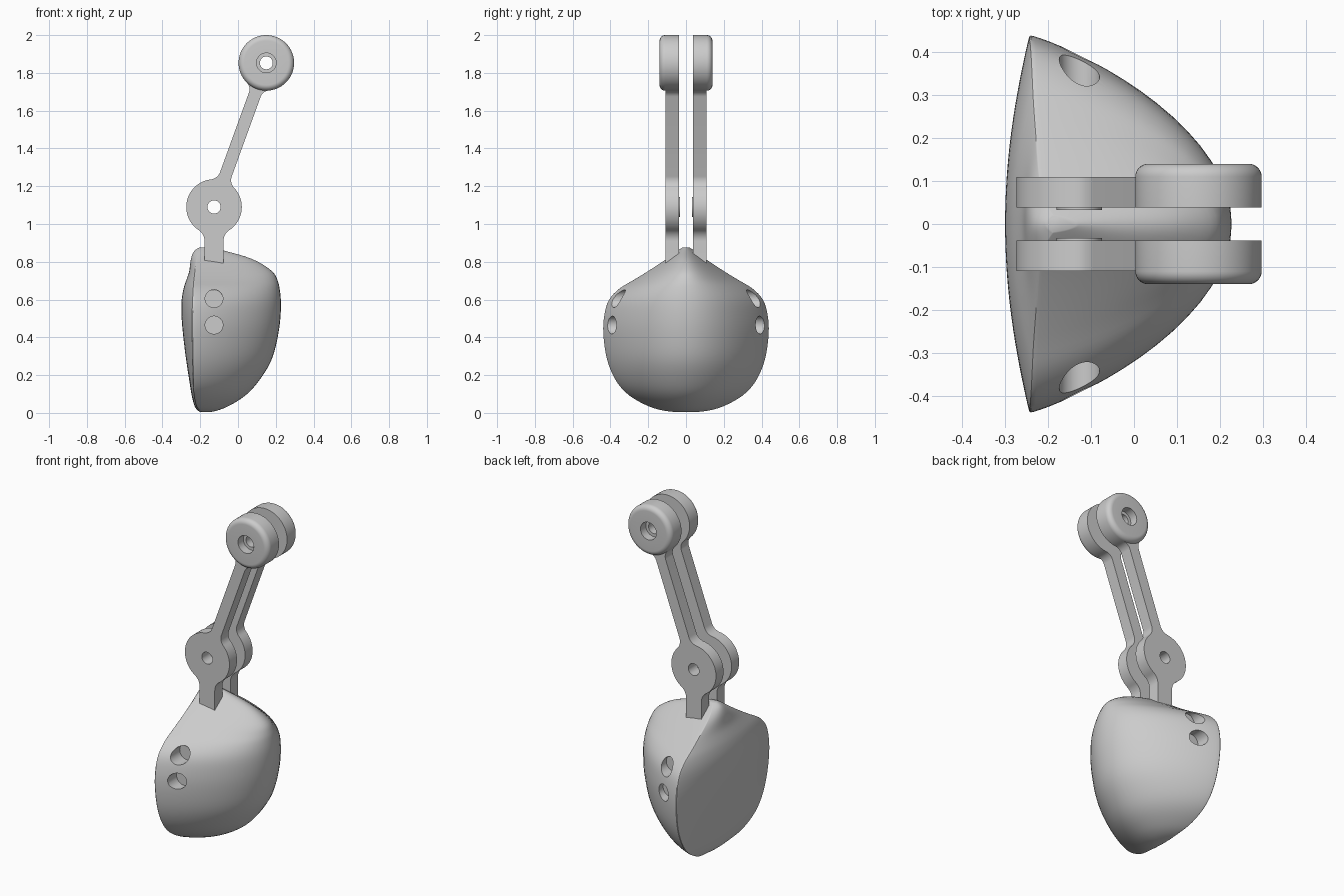
import bpy, bmesh, math
from math import sin, cos, pi
from mathutils import Vector, Matrix

cube = bpy.data.objects.get("Cube")
if cube:
    bpy.data.objects.remove(cube, do_unlink=True)

grey = bpy.data.materials.new("plain_grey")
grey.use_nodes = True
colour = (0.6, 0.6, 0.6, 1)
grey.diffuse_color = colour
grey.node_tree.nodes["Principled BSDF"].inputs["Base Color"].default_value = colour

KNEE, HEAD = Vector((-0.127, 1.09)), Vector((0.15, 1.853))   # pivots in x, z
DISC = 0.147                                                # pivot disc radius
INNER, OUTER = 0.038, 0.109                                 # arm plate in y


def finish(bm, name, angle=35):
    bmesh.ops.recalc_face_normals(bm, faces=bm.faces)
    mesh = bpy.data.meshes.new(name)
    bm.to_mesh(mesh)
    bm.free()
    mesh.materials.append(grey)
    obj = bpy.data.objects.new(name, mesh)
    bpy.context.collection.objects.link(obj)
    shade(obj, angle)
    return obj


def shade(obj, angle=35):
    bpy.ops.object.select_all(action='DESELECT')
    obj.select_set(True)
    bpy.context.view_layer.objects.active = obj
    bpy.ops.object.shade_smooth_by_angle(angle=math.radians(angle))


def cut(obj, x, z, radius, y0, y1):
    """Drill a round hole along y."""
    bm = bmesh.new()
    turn = Matrix.Translation((x, (y0 + y1) / 2, z)) @ Matrix.Rotation(pi / 2, 4, 'X')
    bmesh.ops.create_cone(bm, cap_ends=True, segments=48, radius1=radius,
                          radius2=radius, depth=abs(y1 - y0), matrix=turn)
    cutter = finish(bm, "hole_cutter")
    cutter.hide_render = True
    mod = obj.modifiers.new("hole", 'BOOLEAN')
    mod.operation, mod.solver, mod.object = 'DIFFERENCE', 'EXACT', cutter
    bpy.context.view_layer.objects.active = obj
    bpy.ops.object.modifier_apply(modifier=mod.name)
    bpy.data.objects.remove(cutter, do_unlink=True)


def lathe(name, profile, centre, side):
    """Spin a closed (radius, y) profile about a pivot axis."""
    bm = bmesh.new()
    n = 64
    rings = [[bm.verts.new((centre.x + r * cos(2 * pi * i / n), side * y,
                            centre.y + r * sin(2 * pi * i / n))) for r, y in profile]
             for i in range(n)]
    m = len(profile)
    for i in range(n):
        a, b = rings[i], rings[(i + 1) % n]
        for j in range(m):
            k = (j + 1) % m
            bm.faces.new((a[j], a[k], b[k], b[j]))
    return finish(bm, name)


def fillet(centre, along, half, radius, side, steps=10):
    """Points blending a strut edge into a disc, from strut to disc."""
    across = Vector((-along.y, along.x)) * side
    reach = math.sqrt((DISC + radius) ** 2 - (half + radius) ** 2)
    hub = centre + along * reach + across * (half + radius)
    end = math.atan2(half + radius, reach)
    points = []
    for i in range(steps + 1):
        a = (pi / 2 - end) * i / steps
        points.append(hub - across * radius * cos(a) - along * radius * sin(a))
    return points


def arc(centre, start, stop, steps=24):
    """Counter-clockwise points strictly between two points on a disc."""
    a = math.atan2(*(start - centre).yx)
    b = math.atan2(*(stop - centre).yx)
    span = (b - a) % (2 * pi)
    return [centre + DISC * Vector((cos(a + span * i / steps), sin(a + span * i / steps)))
            for i in range(1, steps)]


# Body: horizontal slices as (z, half width, front x, rim x, back x)
rows = [
    (.004, .05, -.15, -.19, -.2), (.012, .12, -.11, -.2, -.212),
    (.035, .2, -.05, -.22, -.23), (.09, .3, .04, -.232, -.245),
    (.165, .37, .11, -.238, -.257), (.28, .42, .182, -.24, -.275),
    (.42, .44, .217, -.243, -.292), (.52, .434, .229, -.243, -.3),
    (.6, .41, .23, -.24, -.299), (.66, .352, .223, -.237, -.288),
    (.7, .284, .213, -.234, -.275), (.75, .202, .185, -.228, -.258),
    (.815, .103, .08, -.22, -.25), (.858, .046, -.07, -.205, -.232),
    (.877, .016, -.14, -.185, -.2)]


def slices(sub=4):
    """Smooth interpolation through the body rows."""
    for i in range(len(rows) - 1):
        p = [rows[max(0, min(len(rows) - 1, i + k))] for k in (-1, 0, 1, 2)]
        for s in range(sub):
            t = s / sub
            yield [b + t / 2 * (c - a + t * (2 * a - 5 * b + 4 * c - d + t * (3 * (b - c) + d - a)))
                   for a, b, c, d in zip(*p)]
    yield rows[-1]


bm = bmesh.new()
rings = []
count = 72
for z, w, front, rim, back in slices():
    ring = []
    for i in range(count):
        t = 2 * pi * i / count
        c = cos(t)
        x = rim + (front - rim) * c ** 1.7 if c > 0 else rim + (back - rim) * c * c
        ring.append(bm.verts.new((x, w * sin(t), z)))
    rings.append(ring)
for a, b in zip(rings, rings[1:]):
    for i in range(count):
        j = (i + 1) % count
        bm.faces.new((a[i], a[j], b[j], b[i]))
bm.faces.new(rings[0])
bm.faces.new(rings[-1])
for _ in range(4):
    bmesh.ops.smooth_vert(bm, verts=bm.verts, factor=0.5,
                          use_axis_x=True, use_axis_y=True, use_axis_z=True)
body = finish(bm, "body")

# Blind holes in both flanks of the body
for side in (-1, 1):
    cut(body, -0.127, 0.605, 0.047, side * 0.30, side * 0.6)
    cut(body, -0.127, 0.465, 0.047, side * 0.33, side * 0.6)
shade(body)

# Arm outline: neck, lower disc, slanted strut, upper end
up = (HEAD - KNEE).normalized()
down = Vector((0, -1))
neck_r = fillet(KNEE, down, 0.05, 0.07, 1)
neck_l = fillet(KNEE, down, 0.05, 0.07, -1)
strut_r = fillet(KNEE, up, 0.033, 0.06, -1)
strut_l = fillet(KNEE, up, 0.033, 0.06, 1)
top_r = fillet(HEAD, -up, 0.033, 0.05, 1)
top_l = fillet(HEAD, -up, 0.033, 0.05, -1)
outline = ([Vector((-0.177, 0.77)), Vector((-0.077, 0.77))] + neck_r
           + arc(KNEE, neck_r[-1], strut_r[-1]) + strut_r[::-1] + top_r
           + [HEAD] + top_l[::-1] + strut_l
           + arc(KNEE, strut_l[-1], neck_l[-1]) + neck_l[::-1])

# Rounded head with a counterbored hole, and a thin washer
bevel = [(DISC - 0.03 + 0.03 * cos(a * pi / 16), 0.11 + 0.03 * sin(a * pi / 16)) for a in range(9)]
head_profile = ([(0.034, INNER), (DISC, INNER)] + bevel
                + [(0.052, 0.14), (0.052, 0.09), (0.034, 0.09)])
washer_profile = [(0.035, 0.033), (0.053, 0.033), (0.053, 0.039), (0.035, 0.039)]

for side, label in ((-1, "front"), (1, "back")):
    bm = bmesh.new()
    face = bm.faces.new([bm.verts.new((p.x, side * INNER, p.y)) for p in outline])
    extruded = bmesh.ops.extrude_face_region(bm, geom=[face])["geom"]
    bmesh.ops.translate(bm, vec=(0, side * (OUTER - INNER), 0),
                        verts=[v for v in extruded if isinstance(v, bmesh.types.BMVert)])
    arm = finish(bm, label + "_arm")
    cut(arm, KNEE.x, KNEE.y, 0.035, side * 0.02, side * 0.13)
    # Keep the bore of the head clear of the arm tip
    cut(arm, HEAD.x, HEAD.y, 0.06, side * 0.02, side * 0.13)
    shade(arm)
    lathe(label + "_head", head_profile, HEAD, side)
    lathe(label + "_washer", washer_profile, KNEE, side)
